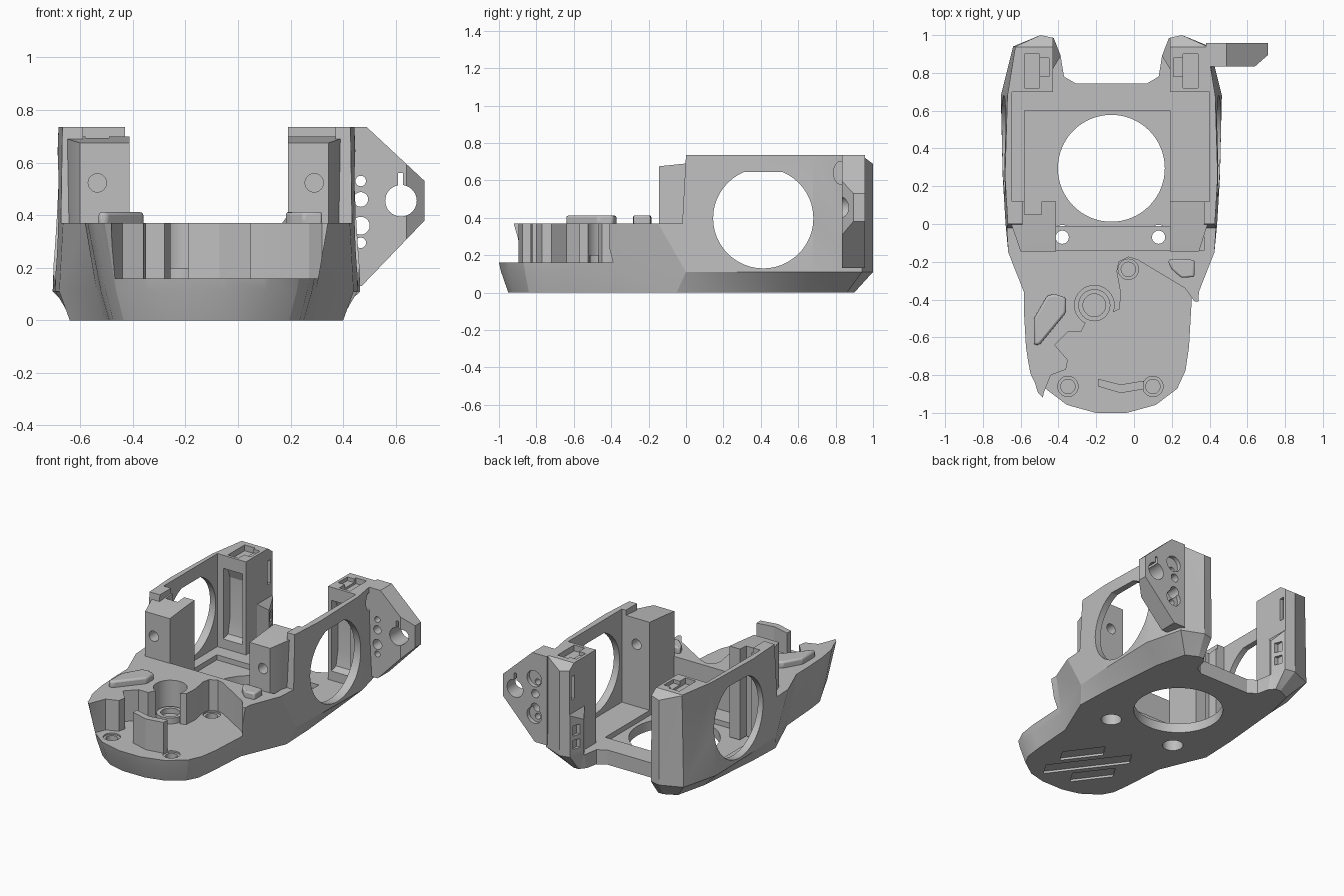
import bpy, bmesh, math

CX = -0.12                        # centre line of the housing
SIDES = (-1, 1)

cube = bpy.data.objects.get("Cube")
if cube:
    bpy.data.objects.remove(cube, do_unlink=True)

grey = bpy.data.materials.new("matte grey")
grey.use_nodes = True
grey.diffuse_color = (0.52, 0.52, 0.52, 1)
grey.node_tree.nodes["Principled BSDF"].inputs["Base Color"].default_value = (0.52, 0.52, 0.52, 1)


def finish(name, bm):
    bmesh.ops.recalc_face_normals(bm, faces=bm.faces)
    mesh = bpy.data.meshes.new(name)
    bm.to_mesh(mesh)
    bm.free()
    mesh.materials.append(grey)
    obj = bpy.data.objects.new(name, mesh)
    bpy.context.collection.objects.link(obj)
    return obj


def loft(name, rings):
    """Closed solid through matching rings of 3D points."""
    bm = bmesh.new()
    loops = [[bm.verts.new(p) for p in ring] for ring in rings]
    n = len(loops[0])
    for a, b in zip(loops, loops[1:]):
        for i in range(n):
            j = (i + 1) % n
            bm.faces.new((a[i], a[j], b[j], b[i]))
    bm.faces.new(loops[0])
    bm.faces.new(loops[-1])
    bmesh.ops.recalc_face_normals(bm, faces=bm.faces)
    bmesh.ops.triangulate(bm, faces=[f for f in bm.faces])
    return finish(name, bm)


def prism(name, pts, axis, lo, hi):
    """Extrude a 2D outline along an axis."""
    place = {"x": lambda p, h: (h, p[0], p[1]),
             "y": lambda p, h: (p[0], h, p[1]),
             "z": lambda p, h: (p[0], p[1], h)}[axis]
    bm = bmesh.new()
    a, b = [[bm.verts.new(place(p, h)) for p in pts] for h in (lo, hi)]
    for i in range(len(pts)):
        j = (i + 1) % len(pts)
        bm.faces.new((a[i], a[j], b[j], b[i]))
    bm.faces.new(a)
    bm.faces.new(b)
    return finish(name, bm)


def box(name, x0, x1, y0, y1, z0, z1):
    return prism(name, [(x0, y0), (x1, y0), (x1, y1), (x0, y1)], "z", z0, z1)


def circle(u, v, r, n=32):
    return [(u + r * math.cos(2 * math.pi * i / n), v + r * math.sin(2 * math.pi * i / n))
            for i in range(n)]


def disc(name, u, v, r, axis, lo, hi, n=32):
    return prism(name, circle(u, v, r, n), axis, lo, hi)


def cut(target, cutter):
    mod = target.modifiers.new("cut", "BOOLEAN")
    mod.operation = "DIFFERENCE"
    mod.solver = "EXACT"
    mod.object = cutter
    bpy.context.view_layer.objects.active = target
    bpy.ops.object.modifier_apply(modifier=mod.name)
    bpy.data.objects.remove(cutter, do_unlink=True)


def span(s, a, b):
    """x range on one side, given distances from the centre line."""
    return sorted((CX + s * a, CX + s * b))


# Housing shell: half outline as (upper offset, upper y, bottom offset, bottom y)
half = [(.08, -1.005, .08, -.95), (.24, -.96, .2, -.92), (.355, -.87, .315, -.84),
        (.395, -.78, .355, -.765), (.415, -.65, .37, -.65), (.43, -.36, .39, -.36),
        (.56, 0, .52, -.05), (.575, .25, .51, .2), (.585, .68, .47, .65),
        (.52, .94, .42, .86), (.375, 1, .34, .9), (.305, .985, .3, .9), (.268, .89, .268, .86),
        (.25, .78, .25, .78), (.19, .745, .19, .745)]
both = [(1, h) for h in half] + [(-1, h) for h in reversed(half)]


def ring(z, flare):
    """Flared straight sides at the front, chamfer and upright walls behind."""
    pts = []
    for s, (dx, y, bx, by) in both:
        t = flare if y < -.3 else min(z / .11, 1)
        lean = 0
        if z > .5 and dx > .5:
            lean = .035 if .5 < y < .8 else .012
        pts.append((CX + s * (bx + (dx - bx) * t - lean), by + (y - by) * t, z))
    return pts


body = loft("housing", [ring(0, 0), ring(.11, .7), ring(.735, 3.4)])

# Lower the front deck, then the front tray inside it
cut(body, prism("c", [(-1.3, .37), (-.02, .37), (0, .735), (0, .9), (-1.3, .9)], "x", -1, 1))
tray = [(.6, -.41), (.32, -.41), (.27, -.34), (.02, -.19), (-.03, -.175), (-.08, -.2),
        (-.09, -.25), (-.07, -.36), (-.075, -.45), (-.13, -.475), (-.18, -.46), (-.24, -.49),
        (-.28, -.57), (-.35, -.57), (-.42, -.64), (-.35, -.72), (-.36, -.77), (-.44, -.8),
        (-.48, -.9), (-.5, -1.3), (.6, -1.3)]
cut(body, prism("c", tray, "z", .16, .9))
cut(body, disc("c", -.21, -.43, .105, "z", .16, .9))

# Open bay, rear gap and floor recess; the posts widen at the foot
cut(body, box("c", CX - .47, CX + .49, -.14, .13, .1, .9))
cut(body, box("c", CX - .525, CX + .52, .12, .7, .1, .9))
gap = [(.31, .65), (.31, .82), (.268, .89), (.268, 1.2)]
cut(body, prism("c", [(CX + x, y) for x, y in gap] + [(CX - x, y) for x, y in reversed(gap)],
                "z", .1, .9))
cut(body, prism("c", [(CX - .265, .34), (CX + .265, .34), (CX + .31, .4), (CX + .31, .9),
                      (CX - .31, .9), (CX - .31, .4)], "y", .66, 1.2))
cut(body, box("c", -.58, .19, -.01, .6, .065, .9))

# Round floor opening and large side windows with a flat top
cut(body, disc("c", CX, .295, .283, "z", -.1, .5, 64))
window = [(y, min(z, .645)) for y, z in circle(.413, .397, .268, 48)]
cut(body, prism("c", window, "x", -1, 1))

# Tray screw holes with a chamfer step
for x, y in ((-.35, -.86), (.1, -.86), (-.03, -.24)):
    cut(body, disc("c", x, y, .054, "z", .15, .3, 24))
    cut(body, disc("c", x, y, .038, "z", .08, .3, 24))

# Floor screw holes with deep counterbores
for x in (-.38, .13):
    cut(body, disc("c", x, -.07, .035, "z", -.1, .3, 24))
    cut(body, disc("c", x, -.07, .065, "z", -.1, .085, 24))

# Slanted grooves in the underside
for shift, length in ((-.14, .16), (0, .3), (.14, .16)):
    cx, cy = CX + shift * .8, -.6 + shift * .6
    groove = [(cx - .6 * u + .8 * v, cy + .8 * u + .6 * v)
              for u, v in ((-length, -.05), (length - .04, -.05), (length, .05), (.04 - length, .05))]
    cut(body, prism("c", groove, "z", -.1, .015))

# Rear post details: rear bevel, front scoop, top pockets, slots in the inner rear corner
cut(body, prism("c", [(.93, .74), (1.01, .68), (1.2, .68), (1.2, .9), (.93, .9)], "x", -1, 1))
for s in SIDES:
    scoop = [(.6, .66), (.74, .64), (.77, .56), (.77, .28), (.75, .18), (.6, .13)]
    cut(body, prism("c", scoop, "x", *span(s, .335, .48)))
    cut(body, box("c", *span(s, .38, .46), .72, .9, .695, .9))
    cut(body, box("c", *span(s, .33, .385), .78, .88, .71, .9))
    cut(body, box("c", *span(s, .25, .335), .93, .965, .49, .65))
    for z0, z1 in ((.16, .22), (.25, .32)):
        cut(body, box("c", *span(s, .23, .305), .915, .965, z0, z1))
cut(body, prism("c", [(.825 + .6 * (y - .825), z) for y, z in circle(.825, .64, .06, 24)],
                "x", .37, .6))

# Front pillars with a slanted outer corner and a cross hole; one has a groove down its back
for name, inner, corner, outer, hole in (("right_pillar", -.413, -.595, -.65, -.535),
                                         ("left_pillar", .19, .34, .39, .29)):
    pillar = prism(name, [(-.145, .08), (.12, .08), (.12, .7), (0, .69), (-.145, .675)],
                   "x", *sorted((inner, outer)))
    cut(pillar, prism("c", [(corner, -.16), (outer, 0), (outer * 1.2, 0), (outer * 1.2, -.16)],
                      "z", 0, .9))
    cut(pillar, disc("c", hole, .523, .035, "y", -.3, .3, 24))
    if inner < 0:
        cut(pillar, box("c", -.58, -.49, .05, .2, 0, .9))

# Side lug: angled plate with a keyhole and a column of small holes
lug = prism("side_lug", [(.38, .735), (.49, .735), (.71, .53), (.71, .38), (.47, .13), (.38, .13)],
            "y", .835, .958)
cut(lug, prism("c", [(.64, .7), (.8, .7), (.8, .95), (.71, .895), (.64, .834)], "z", 0, 1))
cut(lug, disc("c", .62, .455, .06, "y", .7, 1.1))
cut(lug, box("c", .609, .627, .7, 1.1, .48, .56))
for z, r in ((.53, .02), (.46, .028), (.36, .034), (.295, .02)):
    cut(lug, disc("c", .467, z, r, "y", .7, 1.1, 20))
for z in (.56, .31):
    cut(lug, disc("c", .475, z, .055, "y", .93, 1.1, 24))

# Raised pads on the deck with softened edges
pads = [prism("right_pad", [(-.53, -.64), (-.5, -.64), (-.36, -.47), (-.36, -.39), (-.42, -.37),
                            (-.46, -.38), (-.53, -.5)], "z", .35, .412),
        prism("left_pad", [(.18, -.2), (.2, -.24), (.25, -.285), (.32, -.28), (.32, -.19),
                           (.19, -.185)], "z", .35, .412)]
for pad in pads:
    bevel = pad.modifiers.new("soft edge", "BEVEL")
    bevel.width = .012
    bevel.segments = 2

# Upright curved tab in the tray
prism("tray_tab", [(-.19, -.86), (-.07, -.895), (.05, -.875), (.05, -.83), (-.07, -.85), (-.19, -.82)],
      "z", .15, .37)

# Hollow boss in the round pocket
boss = disc("pocket_boss", -.21, -.43, .085, "z", .15, .2)
cut(boss, disc("c", -.21, -.43, .06, "z", .165, .4))

# Smooth the round walls, keep the edges sharp
bpy.ops.object.select_all(action="DESELECT")
for obj in bpy.context.collection.objects:
    if obj.type == "MESH" and grey.name in obj.data.materials:
        obj.select_set(True)
        bpy.context.view_layer.objects.active = obj
bpy.ops.object.shade_smooth_by_angle(angle=math.radians(20))
